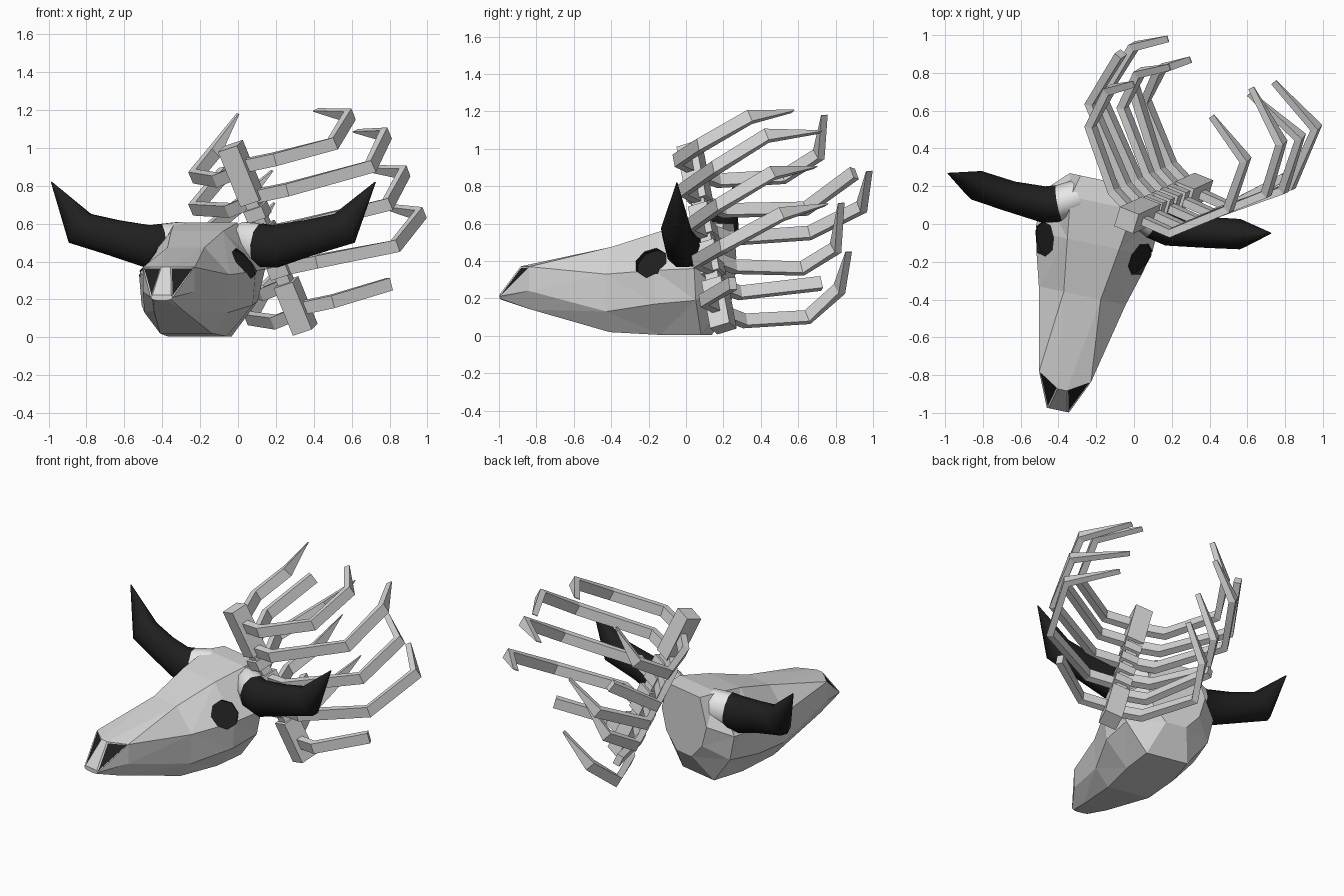
import bpy, bmesh, math
from mathutils import Vector, Matrix

if "Cube" in bpy.data.objects:
    bpy.data.objects.remove(bpy.data.objects["Cube"])


def material(name, v):
    m = bpy.data.materials.new(name)
    m.diffuse_color = (v, v, v, 1)
    m.use_nodes = True
    m.node_tree.nodes["Principled BSDF"].inputs["Base Color"].default_value = m.diffuse_color
    return m


BONE = material("grey bone", 0.68)
PALE = material("pale horn root", 0.82)
DARK = material("black horn", 0.014)


def finish(name, bm, mats):
    bmesh.ops.recalc_face_normals(bm, faces=bm.faces)
    me = bpy.data.meshes.new(name)
    bm.to_mesh(me)
    bm.free()
    for m in mats:
        me.materials.append(m)
    ob = bpy.data.objects.new(name, me)
    bpy.context.collection.objects.link(ob)
    return ob


def loft(rings):
    """Skin a list of point rings; returns bmesh and side faces per segment."""
    bm = bmesh.new()
    vs = [[bm.verts.new(p) for p in r] for r in rings]
    n = len(vs[0])
    segs = [[bm.faces.new((a[j], a[(j + 1) % n], b[(j + 1) % n], b[j])) for j in range(n)]
            for a, b in zip(vs, vs[1:])]
    bm.faces.new(vs[0])
    bm.faces.new(vs[-1])
    return bm, segs


def sweep_rings(pts, scales, profile, up):
    """Profile placed along a path; each scale is (thickness, height)."""
    pts = [Vector(p) for p in pts]
    rings = []
    for i, p in enumerate(pts):
        t = Vector()
        if i > 0:
            t += (p - pts[i - 1]).normalized()
        if i < len(pts) - 1:
            t += (pts[i + 1] - p).normalized()
        t.normalize()
        side = t.cross(up).normalized()
        top = side.cross(t)
        sa, sb = scales[i]
        rings.append([p + side * a * sa + top * b * sb for a, b in profile])
    return rings


def frame(x, y, deg):
    return Matrix.Translation((x, y, 0)) @ Matrix.Rotation(math.radians(-deg), 4, 'Z')


# Skull: stations of (along, crown shift, half width and height at crown, cheek, jaw, base)
SK = frame(-0.17, 0.11, 12)
stations = [
    (-1.12, 0, (.05, .222), (.06, .212), (.05, .20), (.03, .195)),
    (-0.94, -.07, (.025, .372), (.14, .37), (.14, .24), (.08, .14)),
    (-0.50, 0, (.10, .475), (.235, .33), (.225, .13), (.14, .02)),
    (-0.22, 0, (.14, .56), (.315, .35), (.30, .17), (.16, .005)),
    (0.00, 0, (.17, .605), (.32, .36), (.28, .19), (.14, .005)),
    (0.12, 0, (.14, .60), (.20, .42), (.16, .28), (.07, .18)),
]
rings = []
for v, shift, *half in stations:
    ring = [(w, v + (shift if i == 0 else 0), z) for i, (w, z) in enumerate(half)]
    ring += [(-w, y, z) for w, y, z in reversed(ring)]
    rings.append([SK @ Vector(p) for p in ring])
bm, segs = loft(rings)

# Nostrils: inset faces at the snout tip
nose = [segs[0][0], segs[0][6]]
bmesh.ops.recalc_face_normals(bm, faces=bm.faces)
bmesh.ops.inset_individual(bm, faces=nose, thickness=0.011, depth=-0.004)
for f in nose:
    f.material_index = 1
bmesh.ops.triangulate(bm, faces=bm.faces)
skull = finish("skull", bm, [BONE, DARK])

# Eye sockets: shallow octagonal recesses cut with a dark cutter
for s in (-1, 1):
    n = SK.to_3x3() @ Vector((s * 0.76, -0.3, 0.58)).normalized()
    c = SK @ Vector((s * 0.263, -0.25, 0.395))
    bm = bmesh.new()
    bmesh.ops.create_cone(bm, cap_ends=True, segments=8, radius1=0.092, radius2=0.092, depth=0.13)
    bmesh.ops.transform(bm, verts=bm.verts, matrix=Matrix.Translation(c + n * 0.045)
                        @ n.to_track_quat('Z', 'Y').to_matrix().to_4x4())
    for f in bm.faces:
        f.material_index = 1
    cutter = finish("socket_cutter", bm, [BONE, DARK])
    cutter.hide_render = True
    mod = skull.modifiers.new("socket", 'BOOLEAN')
    mod.operation = 'DIFFERENCE'
    mod.solver = 'EXACT'
    mod.object = cutter
    bpy.context.view_layer.objects.active = skull
    bpy.ops.object.modifier_apply(modifier=mod.name)
    bpy.data.objects.remove(cutter)

# Horns: tapering oval sweeps with a pale root
HN = frame(-0.13, 0.11, 10.5)
horn_path = [(.11, .04, .50), (.17, .0, .50), (.26, -.05, .485), (.34, -.07, .48),
             (.52, -.06, .525), (.71, -.035, .575), (.87, 0, .82)]
horn_size = [.085, .115, .12, .118, .10, .098, .003]
oval = [(0.82 * math.cos(a), math.sin(a)) for a in (math.tau * k / 10 for k in range(10))]
for s, side in ((-1, "left"), (1, "right")):
    path = [HN @ Vector((s * u, v, z)) for u, v, z in horn_path]
    bm, segs = loft(sweep_rings(path, [(r, r) for r in horn_size], oval, Vector((0, 0, 1))))
    for i, seg in enumerate(segs):
        for f in seg:
            f.material_index = 0 if i < 2 else 1
    horn = finish(side + "_horn", bm, [PALE, DARK])
    bpy.ops.object.select_all(action='DESELECT')
    horn.select_set(True)
    bpy.context.view_layer.objects.active = horn
    bpy.ops.object.shade_smooth_by_angle(angle=math.radians(50))

# Spine: leaning bar with thick ends and separate vertebrae between
TOP, BOTTOM = Vector((-.04, .02, 1.01)), Vector((.355, .20, .04))
AXIS = (TOP - BOTTOM).normalized()
square = [(-1, -1), (1, -1), (1, 1), (-1, 1)]


def spine_at(z):
    return BOTTOM.lerp(TOP, (z - BOTTOM.z) / (TOP.z - BOTTOM.z))


def spine_block(name, z0, z1, half):
    r = sweep_rings([spine_at(z0), spine_at(z1)], [(half, half)] * 2, square, Vector((.3, 1, .3)))
    finish(name, loft(r)[0], [BONE])


spine_block("spine_top", .72, 1.01, .056)
spine_block("spine_core", .25, .75, .036)
spine_block("spine_bottom", .04, .29, .056)
for k in range(4):
    spine_block("vertebra", .33 + .1 * k, .39 + .1 * k, .054)

# Ribs: flat bars, (height on spine, bends, broken end or wedge tip)
right_ribs = [
    (.90, [(.50, .08, 1.02), (.59, .34, 1.17), (.41, .57, 1.2)], False),
    (.74, [(.70, .16, .90), (.78, .43, 1.07), (.62, .72, 1.09)], False),
    (.55, [(.79, .18, .70), (.88, .46, .87), (.61, .69, .90)], False),
    (.36, [(.83, .20, .48), (.965, .51, .65), (.74, .75, .70)], False),
    (.15, [(.80, .25, .28)], True),
]
left_ribs = [
    (.88, [(-.23, .52, .85), (-.13, .71, .97), (0, .74, 1.18)], False),
    (.72, [(-.23, .64, .68), (-.07, .90, .87)], True),
    (.57, [(-.17, .66, .55), (0, .94, .69), (.18, .98, .88)], False),
    (.42, [(-.06, .62, .36), (.03, .80, .47), (.19, .83, .71)], False),
    (.28, [(0, .72, .28)], True),
    (.13, [(.06, .65, .10), (.14, .82, .25), (.30, .87, .45)], False),
]
bar = [(x * .022, y * .034) for x, y in square]
for side, ribs, off in (("right", right_ribs, Vector((.19, -.085, .04))),
                        ("left", left_ribs, Vector((-.12, .13, -.05)))):
    for z, bends, broken in ribs:
        root = spine_at(z)
        path = [root, root + off] + bends
        scales = [(1, 1)] * (len(path) - 1) + [(1, 1) if broken else (.8, .08)]
        finish(side + "_rib", loft(sweep_rings(path, scales, bar, AXIS))[0], [BONE])
